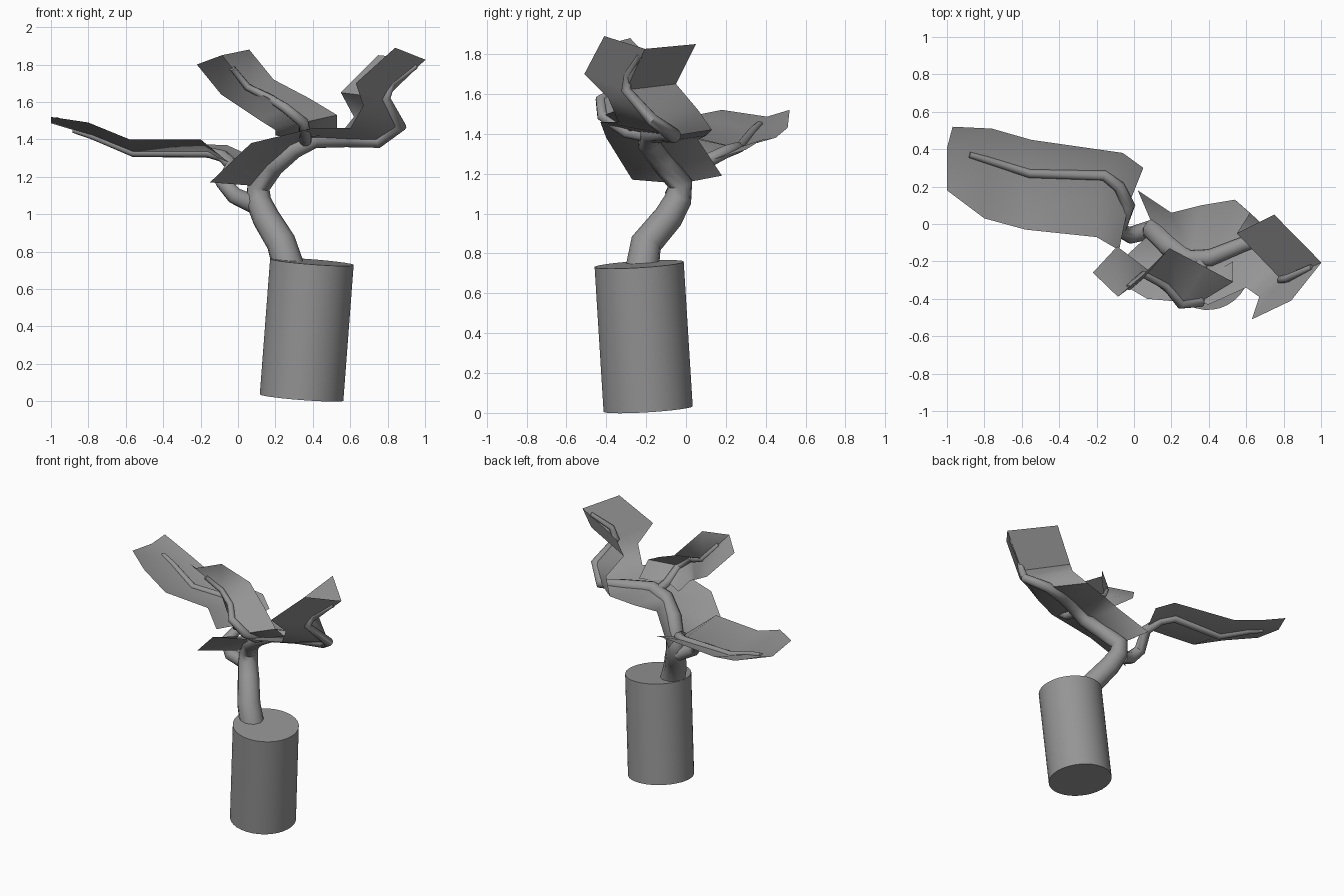
import bpy
import bmesh
from mathutils import Vector

# Remove the default object
default_cube = bpy.data.objects.get("Cube")
if default_cube:
    bpy.data.objects.remove(default_cube, do_unlink=True)

# One plain material for the whole plant
GREY = (0.3, 0.3, 0.3, 1.0)
material = bpy.data.materials.new("plain grey")
material.use_nodes = True
material.diffuse_color = GREY
material.node_tree.nodes["Principled BSDF"].inputs["Base Color"].default_value = GREY


def points(*coords):
    """Turn hundredths of a unit into vectors."""
    return [Vector(c) / 100 for c in coords]


def finish(obj, angle):
    """Give the object its material and smooth its soft edges."""
    obj.data.materials.clear()
    obj.data.materials.append(material)
    bpy.ops.object.select_all(action="DESELECT")
    obj.select_set(True)
    bpy.context.view_layer.objects.active = obj
    bpy.ops.object.shade_smooth_by_angle(angle=angle)


def add_mesh(name, mesh, angle):
    obj = bpy.data.objects.new(name, mesh)
    bpy.context.collection.objects.link(obj)
    finish(obj, angle)
    return obj


def add_branch(name, path, start_radius, end_radius):
    """Tapering round tube along a path."""
    curve = bpy.data.curves.new(name + "_path", "CURVE")
    curve.dimensions = "3D"
    curve.bevel_depth = 1.0
    curve.bevel_resolution = 3
    curve.use_fill_caps = True
    spline = curve.splines.new("POLY")
    spline.points.add(len(path) - 1)
    for i, (point, position) in enumerate(zip(spline.points, path)):
        point.co = (*position, 1.0)
        t = i / (len(path) - 1)
        point.radius = start_radius + (end_radius - start_radius) * t
    helper = bpy.data.objects.new(name + "_path", curve)
    bpy.context.collection.objects.link(helper)
    bpy.context.view_layer.update()
    evaluated = helper.evaluated_get(bpy.context.evaluated_depsgraph_get())
    mesh = bpy.data.meshes.new_from_object(evaluated)
    bpy.data.objects.remove(helper, do_unlink=True)
    return add_mesh(name, mesh, 1.0)


def add_leaf(name, path, rows, overhang):
    """Folded sheet whose midrib follows a branch.

    Each row holds a branch point index and the two outer corners.
    The midrib runs past the branch tip by a share of its last segment.
    """
    bm = bmesh.new()
    previous = None
    for index, *corners in rows:
        side_a, side_b = points(*corners)
        middle = path[index].copy()
        if index == len(path) - 1:
            middle += (path[index] - path[index - 1]) * overhang
        current = [bm.verts.new(p) for p in (side_a, middle, side_b)]
        if previous:
            for k in range(2):
                bm.faces.new((previous[k], current[k], current[k + 1], previous[k + 1]))
        previous = current
    bmesh.ops.recalc_face_normals(bm, faces=bm.faces[:])
    mesh = bpy.data.meshes.new(name)
    bm.to_mesh(mesh)
    bm.free()
    return add_mesh(name, mesh, 1.2)


# Leaning pot
pot_bottom, pot_top = points((34, -19, 2), (39.5, -23.5, 74.5))
axis = pot_top - pot_bottom
bpy.ops.mesh.primitive_cylinder_add(
    vertices=32, radius=0.225, depth=axis.length,
    location=(pot_bottom + pot_top) / 2,
    rotation=axis.to_track_quat("Z", "Y").to_euler())
pot = bpy.context.object
pot.name = "pot"
finish(pot, 0.6)

# Trunk, bending over into the left branch
trunk_path = points(
    (27, -22, 72), (23, -20, 85), (15, -9, 98), (11, -4, 107), (11, -3, 115),
    (19, -12, 126), (30, -19, 135), (41, -18, 140), (58, -11, 140), (75, -6, 139),
    (87, -17, 147), (79, -30, 162), (82, -29, 170), (95, -23, 179))
add_branch("trunk", trunk_path, 0.085, 0.015)
add_leaf("left_leaf", trunk_path, (
    (4, (-15, -27, 117), (2, 18, 119)),
    (6, (7, -40, 138), (20, 6, 137)),
    (7, (40, -43, 146), (36, 10, 139)),
    (9, (60, -34, 146), (54, 13, 142)),
    (10, (67, -39, 158), (62, 6, 152)),
    (11, (63, -51, 170), (55, -5, 165)),
    (13, (84, -41, 189), (75, 5, 185))), 0.4)

# Long branch reaching to the right
right_path = points(
    (9, -3, 105), (-2, -6, 110), (-8, -3, 117), (-3, 10, 126), (-8, 20, 131),
    (-16, 26, 133), (-56, 27, 133), (-78, 34, 142), (-88, 37, 145))
add_branch("right_branch", right_path, 0.05, 0.016)
add_leaf("right_leaf", right_path, (
    (3, (5, 30, 132), (-8, -14, 130)),
    (5, (-6, 38, 137), (-20, -7, 140)),
    (6, (-55, 45, 138), (-58, -3, 140)),
    (7, (-76, 51, 143), (-80, 3, 149)),
    (8, (-97, 52, 152), (-100, 18, 152))), 1.2)

# Short branch curling up at the front
front_path = points(
    (36, -19, 139), (36, -30, 141), (35, -42, 149), (25, -43, 157),
    (17, -33, 162), (5, -27, 168), (-3, -34, 178))
add_branch("front_branch", front_path, 0.035, 0.016)
add_leaf("front_leaf", front_path, (
    (1, (20, -20, 142), (53, -20, 143)),
    (2, (20, -34, 145), (53, -31, 153)),
    (3, (12, -28, 150), (38, -23, 162)),
    (5, (-9, -12, 164), (19, -13, 172)),
    (6, (-22, -26, 180), (6, -28, 188))), 0.7)
